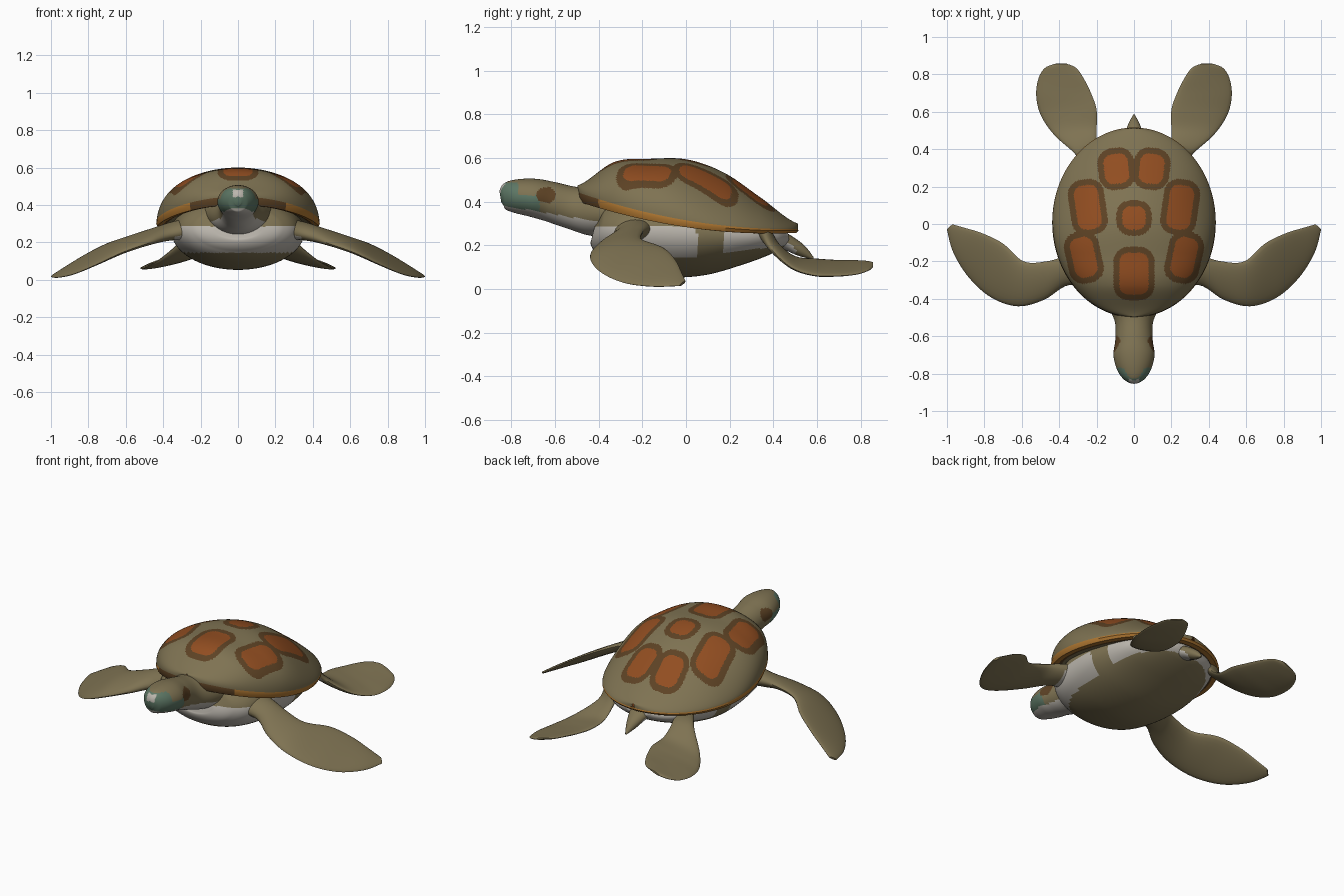
import bpy, bmesh, math
from mathutils import Vector

if "Cube" in bpy.data.objects:
    bpy.data.objects.remove(bpy.data.objects["Cube"])

PALETTE = {
    "olive_skin": (0.21, 0.17, 0.085),
    "scute_orange": (0.285, 0.075, 0.015),
    "scute_brown": (0.11, 0.055, 0.018),
    "rim_amber": (0.42, 0.18, 0.03),
    "face_teal": (0.11, 0.185, 0.13),
    "belly_white": (0.50, 0.47, 0.42),
}
OLIVE, ORANGE, BROWN, AMBER, TEAL, WHITE = range(6)
materials = []
for label, rgb in PALETTE.items():
    m = bpy.data.materials.new(label)
    m.use_nodes = True
    m.diffuse_color = (*rgb, 1)
    m.node_tree.nodes["Principled BSDF"].inputs["Base Color"].default_value = (*rgb, 1)
    materials.append(m)


def catmull(rows, t):
    """Smooth value at t (0..1) through evenly spaced rows of numbers."""
    f = min(max(t, 0), 1) * (len(rows) - 1)
    i = min(int(f), len(rows) - 2)
    u = f - i
    a, b, c, d = (rows[min(max(i + k, 0), len(rows) - 1)] for k in (-1, 0, 1, 2))
    return [q + 0.5 * u * (r - p + u * (2*p - 5*q + 4*r - s + u * (3*(q - r) + s - p)))
            for p, q, r, s in zip(a, b, c, d)]


def build(name, rings, rule, caps=True):
    """Skin a list of closed rings, colouring each face by rule(centre, normal)."""
    bm = bmesh.new()
    loops = [[bm.verts.new(p) for p in ring] for ring in rings]
    n = len(loops[0])
    for lo, hi in zip(loops, loops[1:]):
        for k in range(n):
            j = (k + 1) % n
            bm.faces.new((lo[k], lo[j], hi[j], hi[k]))
    if caps:
        bm.faces.new(loops[0])
        bm.faces.new(loops[-1])
    bmesh.ops.remove_doubles(bm, verts=bm.verts, dist=0.0002)
    bmesh.ops.recalc_face_normals(bm, faces=bm.faces)
    bm.normal_update()
    for f in bm.faces:
        f.material_index = rule(f.calc_center_median(), f.normal)
    me = bpy.data.meshes.new(name)
    bm.to_mesh(me)
    bm.free()
    for m in materials:
        me.materials.append(m)
    ob = bpy.data.objects.new(name, me)
    bpy.context.collection.objects.link(ob)
    bpy.ops.object.select_all(action='DESELECT')
    ob.select_set(True)
    bpy.context.view_layer.objects.active = ob
    bpy.ops.object.shade_smooth_by_angle(angle=math.radians(40))


def loft(name, rows, rule, segs=20, steps=4):
    """Oval sections; each row is one edge xyz, the other edge xyz, half thickness."""
    count = (len(rows) - 1) * steps
    samples = [catmull(rows, i / count) for i in range(count + 1)]
    mids = [(Vector(s[:3]) + Vector(s[3:6])) / 2 for s in samples]
    rings = []
    for i, s in enumerate(samples):
        half = (Vector(s[:3]) - Vector(s[3:6])) / 2
        tangent = mids[min(i + 1, count)] - mids[max(i - 1, 0)]
        up = tangent.cross(half).normalized() * max(s[6], 0.003)
        turns = [math.tau * k / segs for k in range(segs)]
        rings.append([mids[i] + half * math.cos(a) + up * math.sin(a) for a in turns])
    build(name, rings, rule)


def centred(rows):
    """Turn (y, half width, z, half height) rows into symmetric loft rows."""
    return [(w, y, z, -w, y, z, t) for y, w, z, t in rows]


# Shell: domed oval, fuller in front, with a sloping rim, an edge band and an underside
HALF_W, HALF_L, MID_Y = 0.435, 0.505, 0.008
SPINE = [(z,) for z in (0.475, 0.582, 0.597, 0.593, 0.532, 0.417, 0.3)]
# centre x, centre y, half width, half length, outward lean
SCUTES = [(0, -0.265, 0.11, 0.143, 0), (0, 0.032, 0.095, 0.095, 0),
          (0.094, 0.295, 0.098, 0.112, 0.12),
          (0.247, 0.09, 0.097, 0.15, 0.14), (0.268, -0.178, 0.094, 0.14, 0.22)]


def rim_z(y):
    return 0.315 - 0.17 * y + 0.18 * y * y


def shell_point(r, a):
    x, y = HALF_W * r * math.sin(a), MID_Y - HALF_L * r * math.cos(a)
    width = HALF_W * math.sqrt(max(1 - ((y - MID_Y) / HALF_L) ** 2, 1e-6))
    s = min(abs(x) / width, 1)
    base = rim_z(y)
    top = max(catmull(SPINE, (y - MID_Y + HALF_L) / (2 * HALF_L))[0], base)
    back = min(max((y + 0.15) / 0.35, 0), 1)
    power = 0.47 + 0.29 * back * back * (3 - 2 * back)
    return Vector((x, y, base + (top - base) * (1 - s * s) ** power))


def edge_point(scale, drop, a):
    x, y = HALF_W * math.sin(a), -HALF_L * math.cos(a)
    return Vector((x * scale, MID_Y + y * scale, rim_z(MID_Y + y) - drop * (1.2 - y)))


def scute_depth(x, y):
    """Depth inside the nearest rounded shell patch."""
    best = -1
    for cx, cy, hx, hy, lean in SCUTES:
        dx, dy, r = abs(x) - cx, y - cy, 0.08
        u = dx * math.cos(lean) - dy * math.sin(lean)
        v = dx * math.sin(lean) + dy * math.cos(lean)
        qx, qy = abs(u) - hx + r, abs(v) - hy + r
        d = math.hypot(max(qx, 0), max(qy, 0)) + min(max(qx, qy), 0) - r
        best = max(best, -d)
    return best


def shell_rule(c, n):
    depth = scute_depth(c.x, c.y)
    return ORANGE if depth > 0.032 else BROWN if depth > 0 else OLIVE


def band_rule(c, n):
    reach = math.hypot(c.x / HALF_W, (c.y - MID_Y) / HALF_L)
    if reach < 0.9:
        return OLIVE
    return AMBER if reach > 0.955 and c.y > -0.4 else BROWN


SEGS, RINGS = 320, 110
angles = [math.tau * k / SEGS for k in range(SEGS)]
build("shell_dome", [[shell_point(math.sin(math.pi / 2 * max(i, 0.1) / RINGS), a)
                      for a in angles] for i in range(RINGS + 1)], shell_rule)
build("shell_rim", [[edge_point(s, d, a) for a in angles] for s, d in
                    ((1, 0), (1.005, 0.01), (0.985, 0.026), (0.93, 0.026), (0.88, 0.02),
                     (0.6, 0))], band_rule, caps=False)


# Body: white flanks, olive belly plate with a bridge on each side
def body_rule(c, n):
    plate = c.z < 0.145 + 0.12 * max(c.y, 0)
    bridge = 0.05 < c.y < 0.17
    return OLIVE if plate or bridge or c.z > 0.285 else WHITE


loft("body", centred([
    (-0.42, 0.12, 0.28, 0.06), (-0.385, 0.24, 0.272, 0.12), (-0.29, 0.32, 0.265, 0.17),
    (-0.1, 0.35, 0.262, 0.207), (0.1, 0.35, 0.252, 0.188), (0.3, 0.3, 0.24, 0.117),
    (0.42, 0.2, 0.235, 0.06), (0.47, 0.08, 0.24, 0.02)]), body_rule, 96, 14)


# Head and neck: olive crown, teal muzzle and jaw, pale throat and beak, brown cheeks
def head_rule(c, n):
    if c.z < 0.24 - 0.17 * c.y:
        return WHITE
    if abs(c.x) > 0.05 and math.hypot((c.y + 0.64) / 0.045, (c.z - 0.43) / 0.037) < 1:
        return BROWN
    if c.y < -0.8 and abs(c.x) < 0.028 and c.z > 0.44 and n.z < 0.75:
        return WHITE
    muzzle = c.y < -0.77 and n.z < 0.85
    jaw = c.y < -0.67 and c.z < 0.43
    return TEAL if muzzle or jaw else OLIVE


loft("head_and_neck", centred([
    (-0.3, 0.2, 0.35, 0.11), (-0.42, 0.15, 0.355, 0.112), (-0.52, 0.103, 0.372, 0.098),
    (-0.62, 0.1, 0.4, 0.092), (-0.7, 0.11, 0.418, 0.088), (-0.78, 0.09, 0.425, 0.077),
    (-0.83, 0.055, 0.423, 0.06), (-0.85, 0.018, 0.42, 0.025)]), head_rule, 64, 14)

# Tail, pale underneath
loft("tail", centred([(0.38, 0.1, 0.245, 0.045), (0.46, 0.06, 0.215, 0.037),
                      (0.53, 0.032, 0.175, 0.027), (0.583, 0.005, 0.14, 0.005)]),
     lambda c, n: WHITE if n.z < -0.3 and c.y < 0.5 else OLIVE)

# Flippers: leading edge, trailing edge, half thickness
FRONT = [(0.16, -0.37, 0.28, 0.18, -0.12, 0.285, 0.07),
         (0.34, -0.325, 0.24, 0.36, -0.17, 0.28, 0.046),
         (0.48, -0.405, 0.195, 0.47, -0.2, 0.26, 0.03),
         (0.62, -0.44, 0.145, 0.59, -0.2, 0.225, 0.025),
         (0.76, -0.395, 0.08, 0.7, -0.105, 0.19, 0.02),
         (0.88, -0.29, 0.03, 0.81, -0.05, 0.135, 0.016),
         (0.965, -0.155, 0.012, 0.9, -0.022, 0.08, 0.012),
         (1.0, -0.03, 0.015, 0.97, -0.002, 0.035, 0.006)]
REAR = [(0.3, 0.35, 0.27, 0.19, 0.36, 0.275, 0.035),
        (0.325, 0.385, 0.19, 0.2, 0.42, 0.2, 0.022),
        (0.43, 0.48, 0.1, 0.2, 0.5, 0.145, 0.018),
        (0.5, 0.585, 0.063, 0.2, 0.61, 0.135, 0.018),
        (0.523, 0.69, 0.06, 0.23, 0.7, 0.13, 0.016),
        (0.51, 0.78, 0.068, 0.27, 0.78, 0.13, 0.013),
        (0.475, 0.835, 0.085, 0.31, 0.835, 0.127, 0.009),
        (0.42, 0.857, 0.1, 0.36, 0.857, 0.122, 0.005)]


def flipper_rule(c, n):
    root = abs(c.x) < 0.35 and c.y < 0.38
    return WHITE if root and n.z < -0.5 else OLIVE


for side, sign in (("left", 1), ("right", -1)):
    for part, rows in (("front_flipper", FRONT), ("rear_flipper", REAR)):
        mirrored = [(r[0] * sign, r[1], r[2], r[3] * sign, *r[4:]) for r in rows]
        loft(side + "_" + part, mirrored, flipper_rule, 24, 6)
